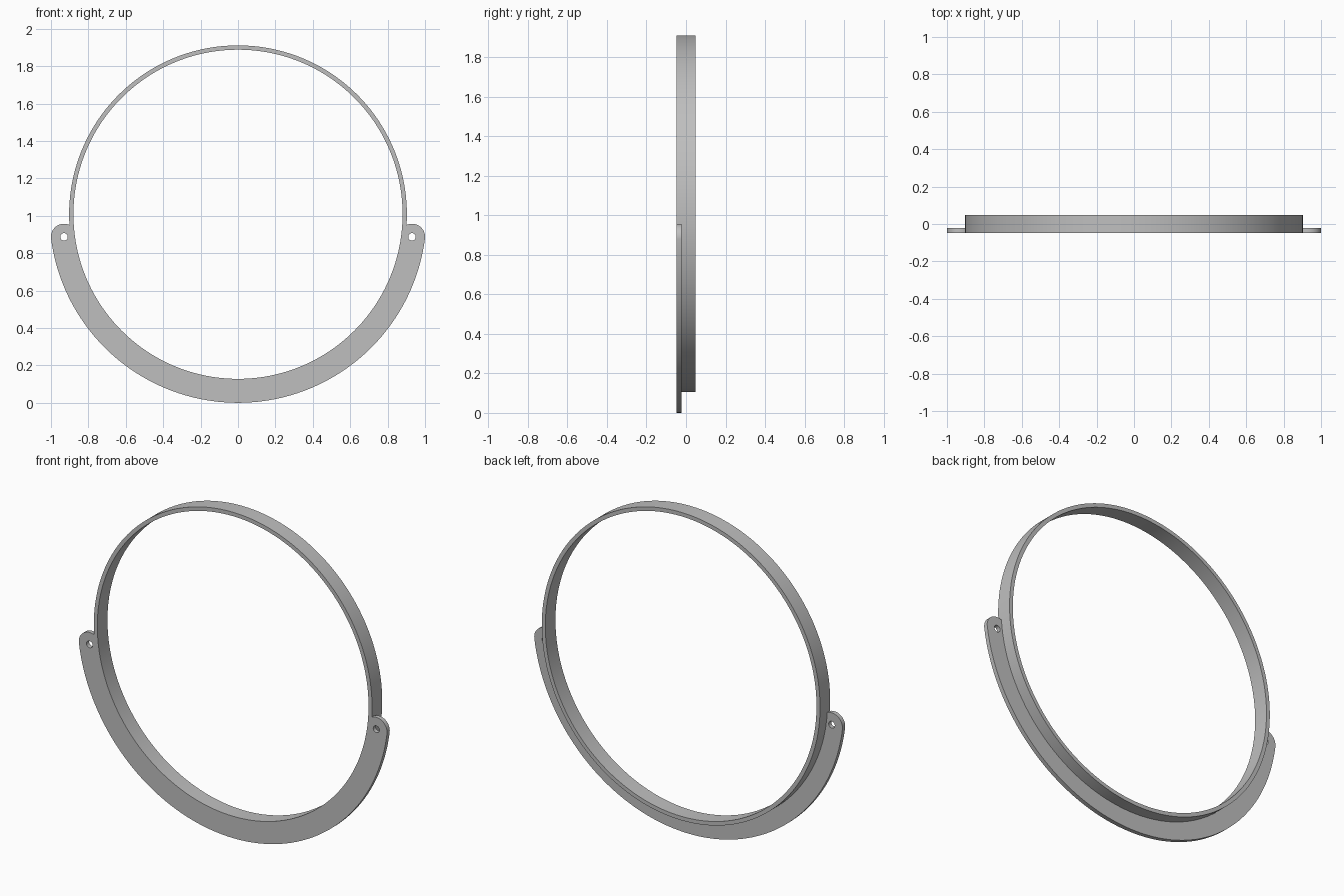
import bpy
import bmesh
from math import cos, sin, acos, radians, pi, tau
from mathutils import Matrix

if "Cube" in bpy.data.objects:
    bpy.data.objects.remove(bpy.data.objects["Cube"], do_unlink=True)

CENTRE_Z = 1.008
RING_OUTER, RING_INNER = 0.903, 0.88
HALF_DEPTH = 0.047
FLANGE_OUTER, FLANGE_INNER, FLANGE_THICK = 1.008, 0.9, 0.025
EAR_RADIUS, HOLE_RADIUS = 0.07, 0.02
EAR_ANGLE = radians(-7.4)

grey = bpy.data.materials.new("plain grey")
grey.use_nodes = True
colour = (0.52, 0.52, 0.52, 1)
grey.diffuse_color = colour
grey.node_tree.nodes["Principled BSDF"].inputs["Base Color"].default_value = colour


def arc(cx, cz, radius, start, end, steps):
    """Points along an arc, both ends included."""
    return [(cx + radius * cos(start + (end - start) * i / steps),
             cz + radius * sin(start + (end - start) * i / steps))
            for i in range(steps + 1)]


def circle(cx, cz, radius, steps):
    return arc(cx, cz, radius, 0, tau, steps)[:-1]


def plate(name, outlines, y_front, y_back):
    """Fill upright outlines (inner ones become holes) and extrude along y."""
    curve = bpy.data.curves.new(name, 'CURVE')
    curve.dimensions = '2D'
    curve.fill_mode = 'BOTH'
    curve.extrude = (y_back - y_front) / 2
    for points in outlines:
        spline = curve.splines.new('POLY')
        spline.points.add(len(points) - 1)
        for point, (x, z) in zip(spline.points, points):
            point.co = (x, z, 0, 1)
        spline.use_cyclic_u = True
    obj = bpy.data.objects.new(name, curve)
    bpy.context.collection.objects.link(obj)
    bpy.ops.object.select_all(action='DESELECT')
    obj.select_set(True)
    bpy.context.view_layer.objects.active = obj
    bpy.ops.object.convert(target='MESH')
    obj = bpy.context.view_layer.objects.active

    # Weld caps to walls and stand the plate upright
    bm = bmesh.new()
    bm.from_mesh(obj.data)
    bmesh.ops.remove_doubles(bm, verts=bm.verts, dist=0.00005)
    stand = Matrix.Translation((0, (y_front + y_back) / 2, CENTRE_Z))
    bm.transform(stand @ Matrix.Rotation(pi / 2, 4, 'X'))
    bmesh.ops.recalc_face_normals(bm, faces=bm.faces)
    bm.to_mesh(obj.data)
    bm.free()
    obj.data.materials.clear()
    obj.data.materials.append(grey)
    bpy.ops.object.shade_smooth_by_angle(angle=radians(30))
    return obj


# Thin full hoop
plate("hoop", [circle(0, 0, RING_OUTER, 160), circle(0, 0, RING_INNER, 160)],
      -HALF_DEPTH, HALF_DEPTH)

# Lower crescent flange with a rounded, drilled ear at each end
ear_dist = FLANGE_OUTER - EAR_RADIUS
ear_x, ear_z = ear_dist * cos(EAR_ANGLE), ear_dist * sin(EAR_ANGLE)
sweep = acos((FLANGE_INNER ** 2 - ear_dist ** 2 - EAR_RADIUS ** 2)
             / (2 * ear_dist * EAR_RADIUS))
left_ear = arc(ear_x, ear_z, EAR_RADIUS, EAR_ANGLE, EAR_ANGLE + sweep, 20)
right_ear = [(-x, z) for x, z in reversed(left_ear)]
tip_x, tip_z = left_ear[-1]
tip_angle = acos(tip_x / FLANGE_INNER) * (1 if tip_z > 0 else -1)
outer = arc(0, 0, FLANGE_OUTER, pi - EAR_ANGLE, tau + EAR_ANGLE, 90)
inner = arc(0, 0, FLANGE_INNER, tau + tip_angle, pi - tip_angle, 90)
outline = outer + left_ear[1:] + inner[1:-1] + right_ear[:-1]
holes = [circle(side * ear_x, ear_z, HOLE_RADIUS, 24) for side in (-1, 1)]
plate("lower_flange", [outline] + holes, -HALF_DEPTH, -HALF_DEPTH + FLANGE_THICK)
